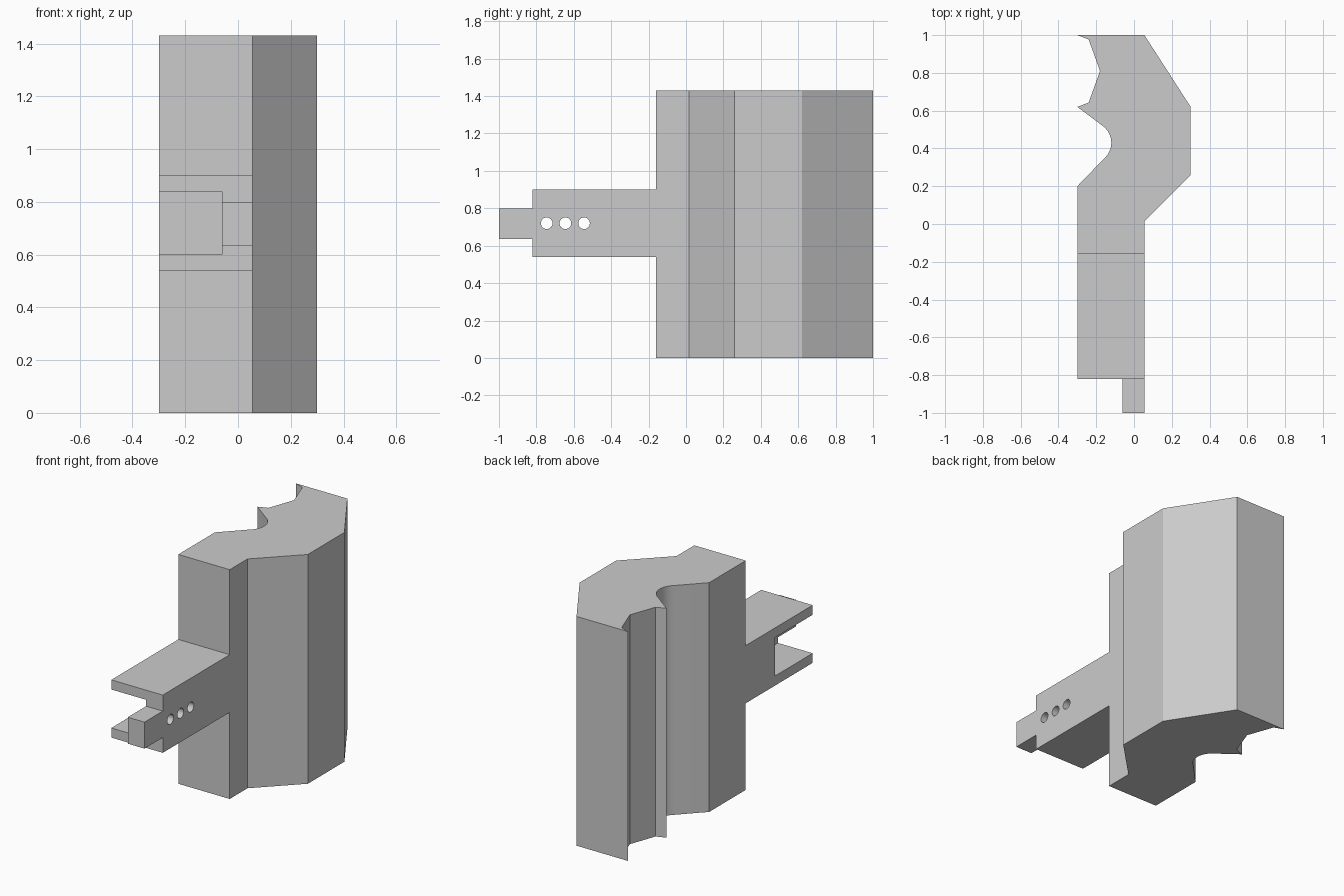
import bpy
from math import cos, sin, radians
from mathutils import Matrix, Vector

cube = bpy.data.objects.get("Cube")
if cube:
    bpy.data.objects.remove(cube, do_unlink=True)

grey = bpy.data.materials.new("plain grey")
grey.use_nodes = True
COLOUR = (0.6, 0.6, 0.6, 1)
grey.diffuse_color = COLOUR
grey.node_tree.nodes["Principled BSDF"].inputs["Base Color"].default_value = COLOUR


def prism(name, outline, offset):
    """Close a counter-clockwise 3D outline and its offset copy into a solid."""
    n = len(outline)
    base = [Vector(p) for p in outline]
    verts = base + [p + Vector(offset) for p in base]
    faces = [list(reversed(range(n))), list(range(n, 2 * n))]
    faces += [[i, (i + 1) % n, n + (i + 1) % n, n + i] for i in range(n)]
    mesh = bpy.data.meshes.new(name)
    mesh.from_pydata(verts, [], faces)
    mesh.materials.append(grey)
    obj = bpy.data.objects.new(name, mesh)
    bpy.context.collection.objects.link(obj)
    return obj


def box(name, lo, hi):
    (x0, y0, z0), (x1, y1, z1) = lo, hi
    return prism(name, [(x0, y0, z0), (x1, y0, z0), (x1, y1, z0), (x0, y1, z0)],
                 (0, 0, z1 - z0))


def cut(target, cutter):
    cutter.hide_render = True
    mod = target.modifiers.new("cut", "BOOLEAN")
    mod.operation, mod.solver, mod.object = "DIFFERENCE", "EXACT", cutter
    bpy.ops.object.select_all(action="DESELECT")
    bpy.context.view_layer.objects.active = target
    target.select_set(True)
    bpy.ops.object.modifier_apply(modifier=mod.name)
    bpy.data.objects.remove(cutter, do_unlink=True)


# Upright body with a rounded groove and an angular notch on one side
LEFT, STEM = -0.30, 0.055
groove = [(-0.23 + 0.11 * cos(radians(a)), 0.43 + 0.11 * sin(radians(a)))
          for a in range(50, -51, -10)]
profile = [(LEFT, -0.16), (STEM, -0.16), (STEM, 0.015), (0.30, 0.26),
           (0.30, 0.62), (STEM, 1.0), (LEFT, 1.0), (-0.24, 0.977),
           (-0.18, 0.81), (-0.24, 0.643), (LEFT, 0.62)] + groove + [(LEFT, 0.20)]
body = prism("body", [(x, y, 0) for x, y in profile], (0, 0, 1.43))

# Tongue with a narrower tab at its tip
side = [(-0.16, 0.54), (-0.16, 0.90), (-0.82, 0.90), (-0.82, 0.80),
        (-1.0, 0.80), (-1.0, 0.635), (-0.82, 0.635), (-0.82, 0.54)]
tongue = prism("tongue", [(LEFT, y, z) for y, z in side], (STEM - LEFT, 0, 0))

# Open pocket, and clearance beside the tab
cut(tongue, box("pocket_cutter", (-0.4, -1.1, 0.60), (-0.06, -0.45, 0.84)))
cut(tongue, box("tab_cutter", (-0.4, -1.1, 0.5), (-0.06, -0.82, 0.95)))

# Three pin holes through the thin wall
for y in (-0.745, -0.645, -0.545):
    ring = [(-0.1, y + 0.031 * cos(radians(a)), 0.72 + 0.031 * sin(radians(a)))
            for a in range(0, 360, 15)]
    cut(tongue, prism("hole_cutter", ring, (0.2, 0, 0)))

# Smooth the curved walls, keep the edges sharp
for obj in (body, tongue):
    bpy.ops.object.select_all(action="DESELECT")
    bpy.context.view_layer.objects.active = obj
    obj.select_set(True)
    bpy.ops.object.shade_smooth_by_angle(angle=radians(18))
